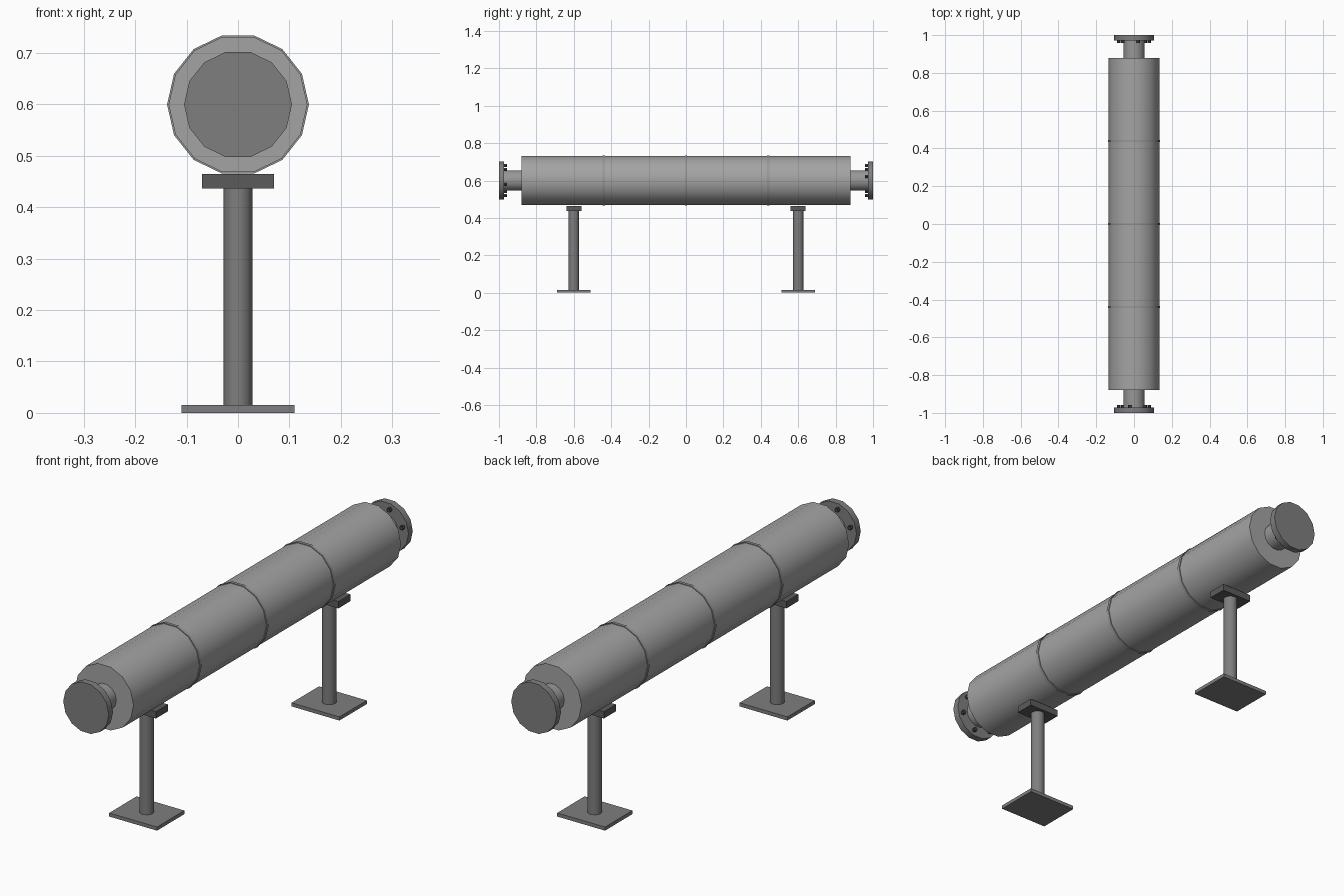
import bpy, bmesh, math
from mathutils import Vector

if "Cube" in bpy.data.objects:
    bpy.data.objects.remove(bpy.data.objects["Cube"])


def material(name, v):
    m = bpy.data.materials.new(name)
    m.diffuse_color = (v, v, v, 1)
    m.use_nodes = True
    m.node_tree.nodes["Principled BSDF"].inputs["Base Color"].default_value = m.diffuse_color
    return m


CLADDING = material("light grey cladding", 0.37)
PIPE = material("pipe grey", 0.31)
STEEL = material("mid grey steel", 0.21)
SADDLE = material("dark grey saddle", 0.105)
BOLT = material("charcoal bolt", 0.06)


def finish(name, bm, mat):
    bmesh.ops.recalc_face_normals(bm, faces=bm.faces)
    me = bpy.data.meshes.new(name)
    bm.to_mesh(me)
    bm.free()
    me.materials.append(mat)
    ob = bpy.data.objects.new(name, me)
    bpy.context.collection.objects.link(ob)
    return ob


def cylinder(name, start, end, r, mat, sides=14):
    """Closed cylinder along y or z, first corner on +x, smooth side and flat ends."""
    start, end = Vector(start), Vector(end)
    along_y = abs(end.y - start.y) > abs(end.z - start.z)
    bm = bmesh.new()
    rings = []
    for c in (start, end):
        ring = []
        for i in range(sides):
            a = 2 * math.pi * i / sides
            u, v = r * math.cos(a), r * math.sin(a)
            ring.append(bm.verts.new(c + Vector((u, 0, v) if along_y else (u, v, 0))))
        rings.append(ring)
    a, b = rings
    for i in range(sides):
        j = (i + 1) % sides
        bm.faces.new((a[i], a[j], b[j], b[i])).smooth = sides >= 12
    bm.faces.new(a)
    bm.faces.new(b)
    for e in bm.edges:
        if any(len(f.verts) == sides for f in e.link_faces):
            e.smooth = False
    return finish(name, bm, mat)


def box(name, centre, size, mat):
    bm = bmesh.new()
    bmesh.ops.create_cube(bm, size=1)
    for v in bm.verts:
        v.co = Vector(centre) + Vector(p * s for p, s in zip(v.co, size))
    return finish(name, bm, mat)


Z = 0.6

# insulated pipe body with three clamp bands
cylinder("pipe_body", (0, -0.88, Z), (0, 0.88, Z), 0.135, CLADDING)
for i, y in enumerate((-0.44, 0, 0.44)):
    cylinder(f"clamp_band_{i + 1}", (0, y - 0.006, Z), (0, y + 0.006, Z), 0.138, PIPE)

for s, end in ((-1, "front"), (1, "back")):
    # neck and end flange
    cylinder(f"{end}_neck", (0, s * 0.87, Z), (0, s * 0.975, Z), 0.056, PIPE)
    cylinder(f"{end}_flange", (0, s * 0.972, Z), (0, s, Z), 0.105, STEEL)
    # six bolts on the inner flange face
    for k in range(6):
        a = math.radians(15 + 60 * k)
        x, z = s * 0.083 * math.cos(a), Z + 0.083 * math.sin(a)
        cylinder(f"{end}_bolt_{k + 1}", (x, s * 0.958, z), (x, s * 0.975, z), 0.009, BOLT, 6)
    # support stand
    y = s * 0.6
    box(f"{end}_base_plate", (0, y, 0.0075), (0.22, 0.18, 0.015), STEEL)
    cylinder(f"{end}_post", (0, y, 0.015), (0, y, 0.437), 0.028, STEEL)
    box(f"{end}_saddle", (0, y, 0.451), (0.14, 0.08, 0.028), SADDLE)
